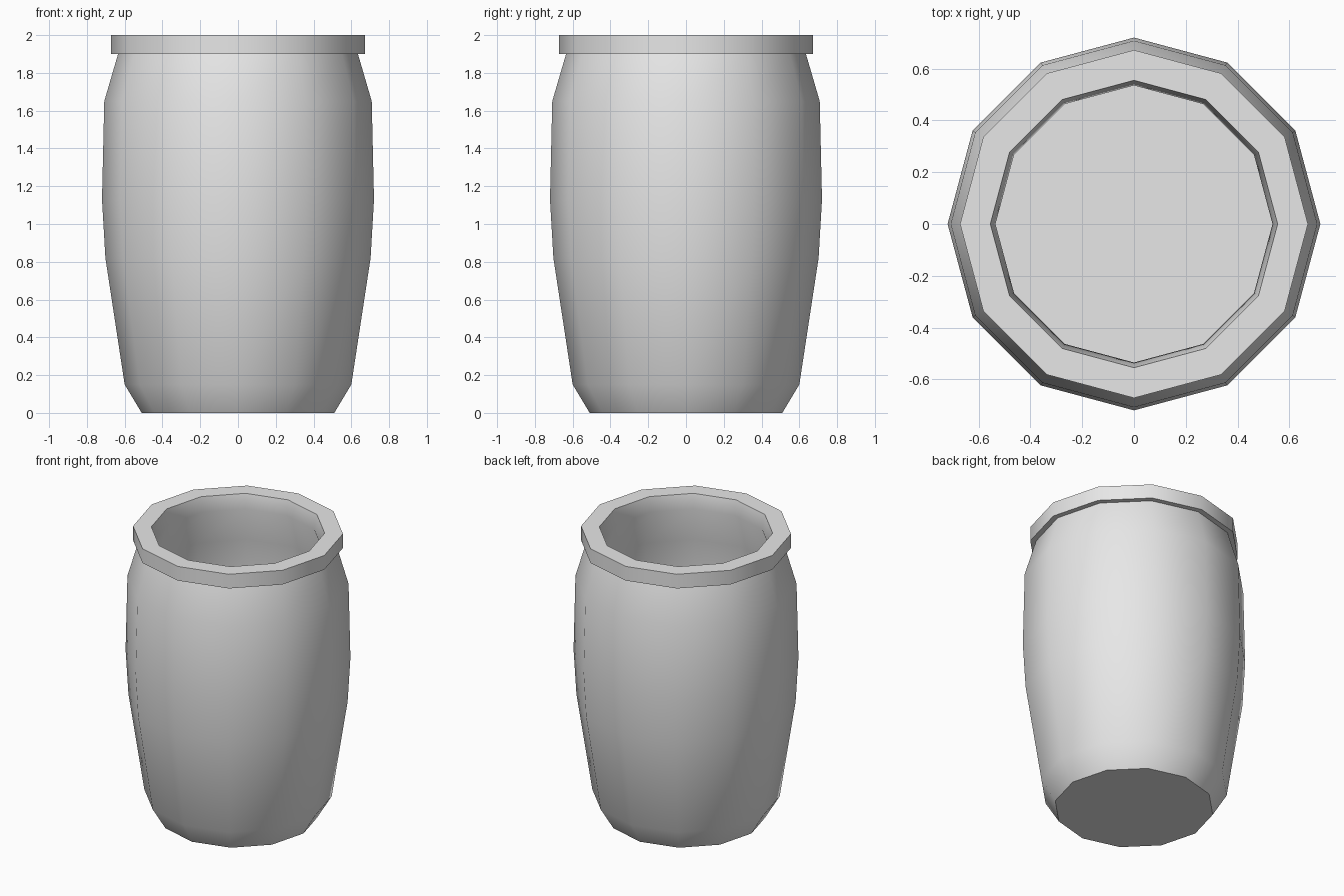
import bpy, bmesh, math

SIDES = 12

cube = bpy.data.objects.get("Cube")
if cube:
    bpy.data.objects.remove(cube, do_unlink=True)

# Plain grey material
grey = bpy.data.materials.new("light_grey")
grey.use_nodes = True
grey.diffuse_color = (0.8, 0.8, 0.8, 1)
grey.node_tree.nodes["Principled BSDF"].inputs["Base Color"].default_value = (0.8, 0.8, 0.8, 1)


def lathe(name, profile, closed):
    """Revolve (radius, height) points; a closed profile makes a ring, an open one gets end caps."""
    bm = bmesh.new()
    rings = []
    for r, z in profile:
        rings.append([bm.verts.new((r * math.cos(a), r * math.sin(a), z))
                      for a in (math.tau * i / SIDES for i in range(SIDES))])
    pairs = list(zip(rings, rings[1:]))
    if closed:
        pairs.append((rings[-1], rings[0]))
    else:
        bm.faces.new(rings[0])
        bm.faces.new(rings[-1])
    for low, high in pairs:
        for i in range(SIDES):
            j = (i + 1) % SIDES
            bm.faces.new((low[i], low[j], high[j], high[i]))
    bmesh.ops.recalc_face_normals(bm, faces=bm.faces)
    mesh = bpy.data.meshes.new(name)
    bm.to_mesh(mesh)
    bm.free()
    mesh.materials.append(grey)
    obj = bpy.data.objects.new(name, mesh)
    bpy.context.collection.objects.link(obj)
    bpy.ops.object.select_all(action="DESELECT")
    obj.select_set(True)
    bpy.context.view_layer.objects.active = obj
    bpy.ops.object.shade_smooth_by_angle(angle=math.radians(40))
    return obj


# Barrel: outer wall going up, over the overhanging rim, then the inner wall down to the floor
outer_wall = [(0.51, 0), (0.6, 0.15), (0.702, 0.82), (0.72, 1.13), (0.708, 1.65), (0.635, 1.9)]
rim = [(0.672, 1.9), (0.672, 2.0), (0.555, 2.0), (0.535, 1.9)]
inner_wall = [(0.61, 1.65), (0.62, 1.13), (0.6, 0.82), (0.55, 0.1)]
lathe("barrel", outer_wall + rim + inner_wall, closed=False)
